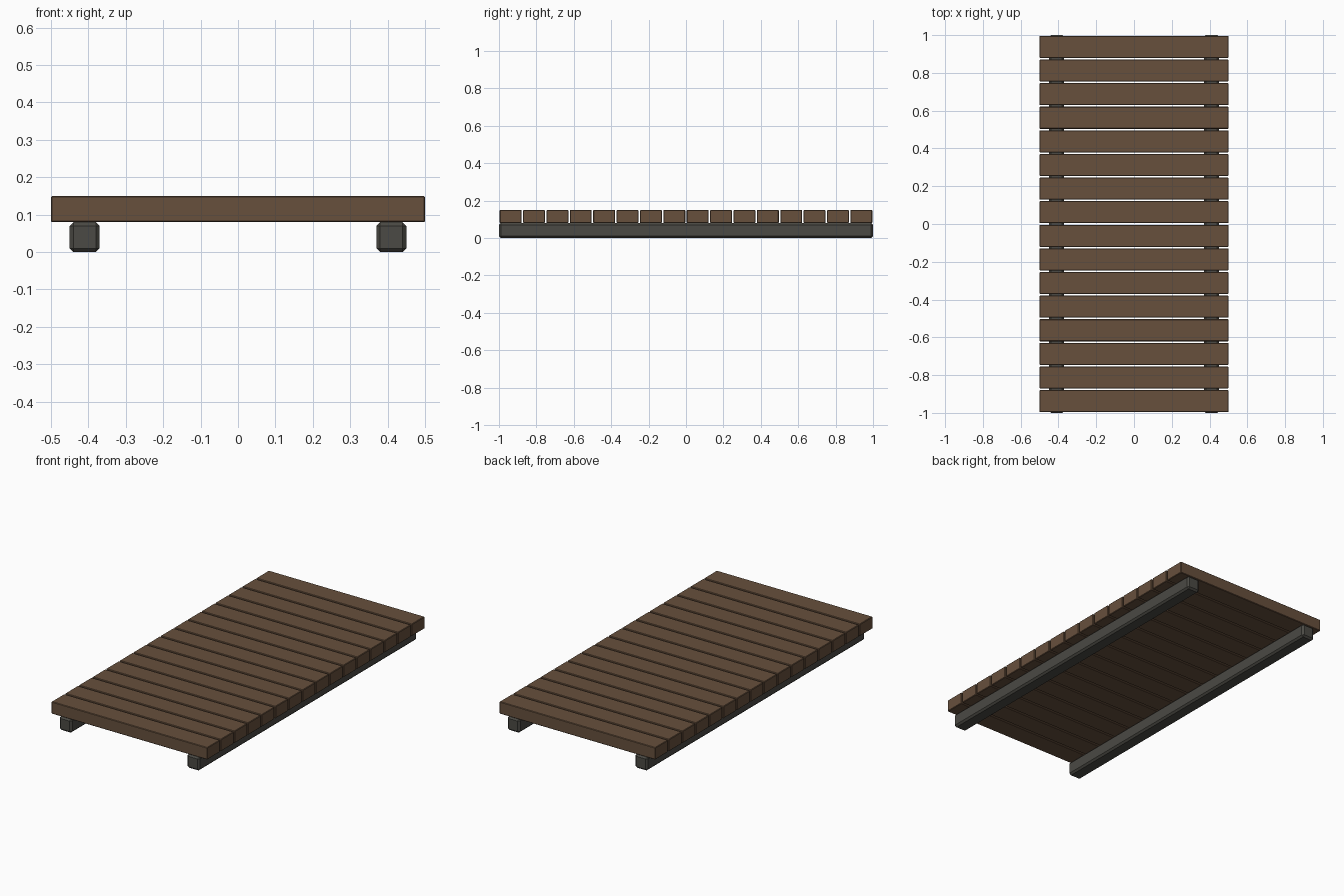
import bpy

if "Cube" in bpy.data.objects:
    bpy.data.objects.remove(bpy.data.objects["Cube"])

def material(name, color):
    m = bpy.data.materials.new(name)
    m.diffuse_color = color
    m.use_nodes = True
    m.node_tree.nodes["Principled BSDF"].inputs["Base Color"].default_value = m.diffuse_color
    return m

wood = material("brown_wood", (0.135, 0.08, 0.046, 1))
dark = material("dark_rail", (0.07, 0.068, 0.058, 1))

def box(name, loc, size, bevel, mat):
    bpy.ops.mesh.primitive_cube_add(size=1, location=loc)
    o = bpy.context.object
    o.name = name
    o.scale = size
    bpy.ops.object.transform_apply(location=False, rotation=False, scale=True)
    mod = o.modifiers.new("bevel", 'BEVEL')
    mod.width = bevel
    mod.segments = 1
    o.data.materials.append(mat)
    return o

# Cross slats, evenly spaced along the deck
COUNT, PITCH = 16, 0.125
for i in range(COUNT):
    y = (i - (COUNT - 1) / 2) * PITCH
    box(f"slat_{i + 1}", (0, y, 0.115), (1.0, 0.117, 0.07), 0.003, wood)

# Two long support rails underneath
for side, name in ((-1, "left_rail"), (1, "right_rail")):
    box(name, (side * 0.41, 0, 0.04), (0.08, 2.0, 0.08), 0.01, dark)
